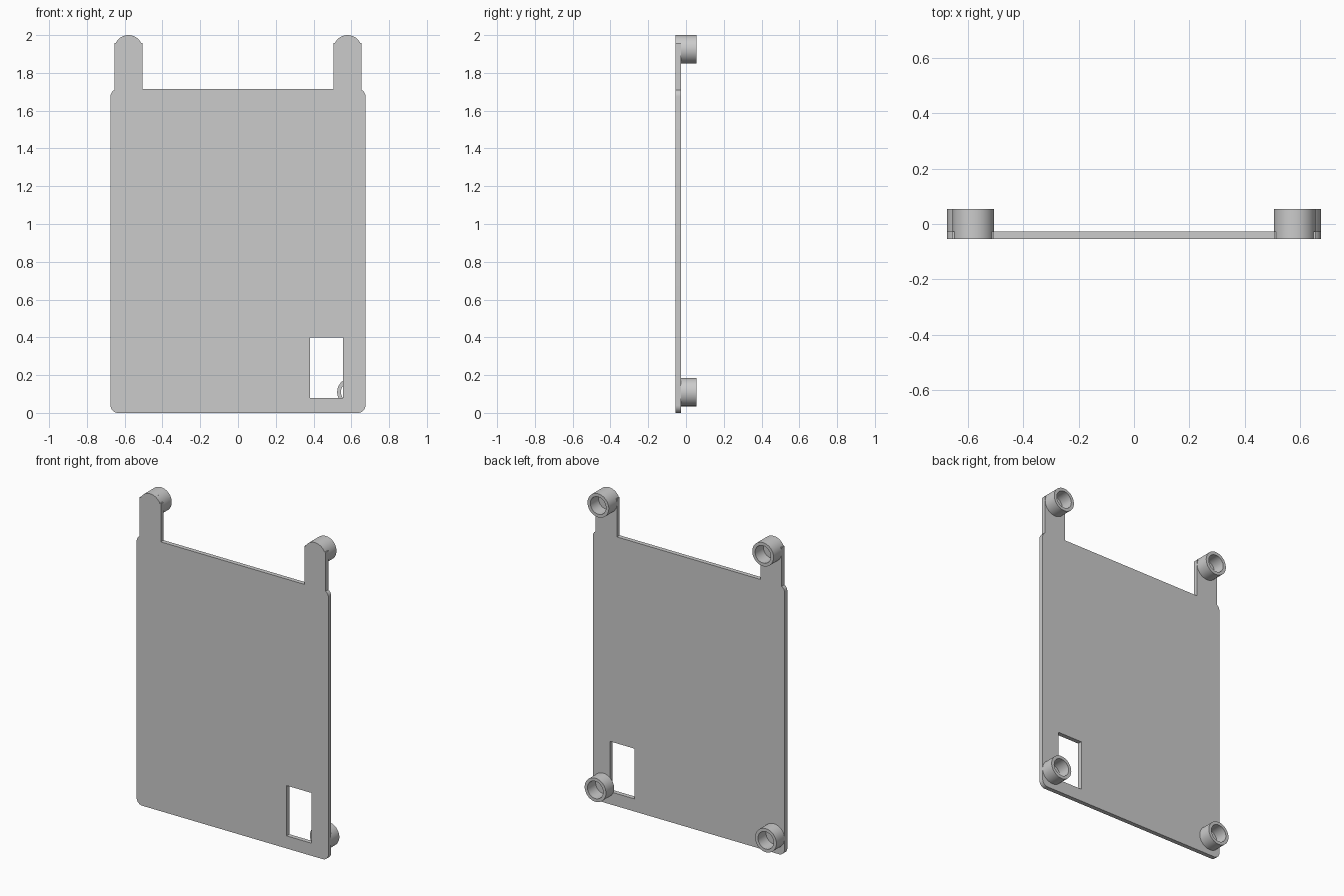
import bpy, bmesh
from math import sin, cos, pi, asin, sqrt
from mathutils import Vector, Matrix

if "Cube" in bpy.data.objects:
    bpy.data.objects.remove(bpy.data.objects["Cube"])

FRONT, FACE, BACK = -0.055, -0.027, 0.055
BOSS_R, BORE_R = 0.075, 0.055
TAB_X, TAB_Z = 0.58, 1.925
LOW_X, LOW_Z = 0.60, 0.11


def arc(cx, cz, r, a0, a1, n):
    return [(cx + r * cos(a0 + (a1 - a0) * i / n), cz + r * sin(a0 + (a1 - a0) * i / n))
            for i in range(n + 1)]


def finish(name, bm, smooth=True):
    bmesh.ops.recalc_face_normals(bm, faces=bm.faces)
    me = bpy.data.meshes.new(name)
    bm.to_mesh(me)
    bm.free()
    ob = bpy.data.objects.new(name, me)
    bpy.context.collection.objects.link(ob)
    if smooth:
        bpy.ops.object.select_all(action='DESELECT')
        ob.select_set(True)
        bpy.context.view_layer.objects.active = ob
        bpy.ops.object.shade_smooth_by_angle(angle=pi / 6)
    return ob


def prism(name, outline, y0, y1, smooth=True):
    bm = bmesh.new()
    face = bm.faces.new([bm.verts.new((x, y0, z)) for x, z in outline])
    ext = bmesh.ops.extrude_face_region(bm, geom=[face])
    verts = [g for g in ext["geom"] if isinstance(g, bmesh.types.BMVert)]
    bmesh.ops.translate(bm, verts=verts, vec=(0, y1 - y0, 0))
    return finish(name, bm, smooth)


def boss(name, x, z):
    # Open tube: rectangular section spun around the y direction
    bm = bmesh.new()
    section = [(BORE_R, FACE), (BOSS_R, FACE), (BOSS_R, BACK), (BORE_R, BACK)]
    vs = [bm.verts.new((x + r, y, z)) for r, y in section]
    edges = [bm.edges.new((vs[i], vs[(i + 1) % 4])) for i in range(4)]
    bmesh.ops.spin(bm, geom=vs + edges, cent=(x, 0, z), axis=(0, 1, 0),
                   angle=2 * pi, steps=48, use_duplicate=False)
    bmesh.ops.remove_doubles(bm, verts=bm.verts, dist=1e-4)
    return finish(name, bm)


# Back plate with rounded corners and two domed tabs, outlined on one half
shoulder = 1.957
dome = asin((shoulder - TAB_Z) / BOSS_R)
half = arc(0.635, 0.04, 0.04, -pi / 2, 0, 8)
half += arc(0.635, 1.675, 0.04, 0, pi / 3, 6)
half += [(TAB_X + BOSS_R, shoulder)]
half += arc(TAB_X, TAB_Z, BOSS_R, dome, pi - dome, 24)
half += [(TAB_X - BOSS_R, shoulder), (TAB_X - BOSS_R, 1.714)]
plate = prism("back_plate", half + [(-x, z) for x, z in reversed(half)], FRONT, FACE)

# Rectangular window near the lower right corner
cutter = prism("window_cutter", [(0.38, 0.08), (0.555, 0.08), (0.555, 0.40), (0.38, 0.40)],
               FRONT - 0.05, FACE + 0.05, smooth=False)
cutter.hide_render = True
cutter.hide_set(True)
cut = plate.modifiers.new("window", 'BOOLEAN')
cut.operation = 'DIFFERENCE'
cut.solver = 'EXACT'
cut.object = cutter

# Four mounting bosses on the rear face
for side, s in (("left", -1), ("right", 1)):
    boss("upper_boss_" + side, s * TAB_X, TAB_Z)
    boss("lower_boss_" + side, s * LOW_X, LOW_Z)
